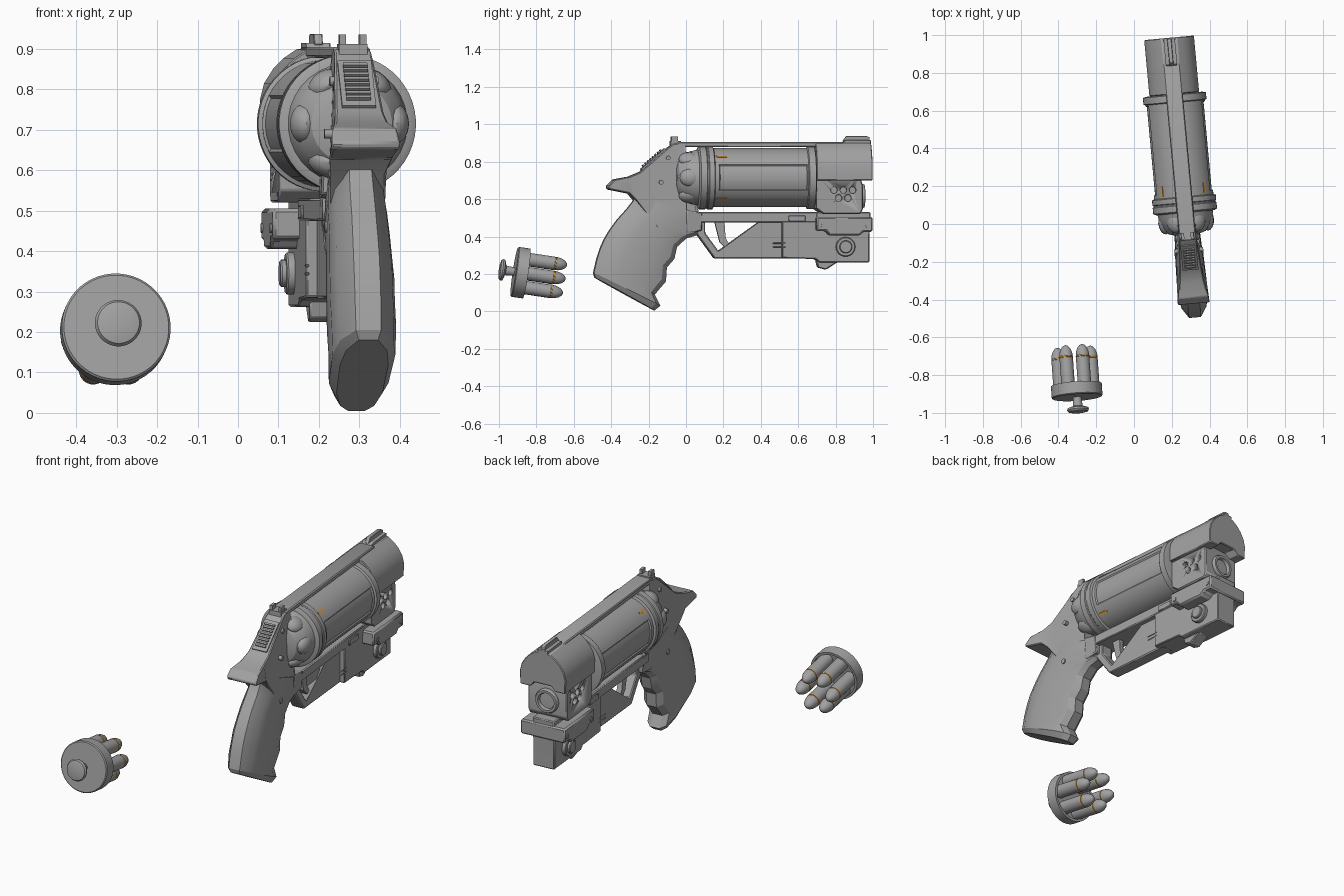
import bpy, bmesh, math
from mathutils import Matrix, Vector

if "Cube" in bpy.data.objects:
    bpy.data.objects.remove(bpy.data.objects["Cube"])


def mat(name, c):
    m = bpy.data.materials.new(name)
    m.diffuse_color = (*c, 1)
    m.use_nodes = True
    m.node_tree.nodes["Principled BSDF"].inputs["Base Color"].default_value = m.diffuse_color
    return m


GREY = mat("gunmetal_grey", (0.36, 0.36, 0.36))
ORANGE = mat("orange", (0.75, 0.30, 0.02))
GUN = Matrix.Translation((0.277, 0, 0)) @ Matrix.Rotation(math.radians(5.3), 4, 'Z')
LOADER = (Matrix.Translation((-0.303, -0.885, 0.207)) @ Matrix.Rotation(math.radians(4), 4, 'Z')
          @ Matrix.Rotation(math.radians(-8.5), 4, 'X'))


def finish(name, bm, frame=GUN, m=GREY, bevel=0.0, angle=30):
    bmesh.ops.recalc_face_normals(bm, faces=bm.faces)
    me = bpy.data.meshes.new(name)
    bm.to_mesh(me)
    bm.free()
    me.transform(frame)
    me.materials.append(m)
    ob = bpy.data.objects.new(name, me)
    bpy.context.collection.objects.link(ob)
    if bevel:
        b = ob.modifiers.new("bevel", 'BEVEL')
        b.width, b.segments, b.limit_method = bevel, 1, 'ANGLE'
    bpy.ops.object.select_all(action='DESELECT')
    ob.select_set(True)
    bpy.context.view_layer.objects.active = ob
    bpy.ops.object.shade_smooth_by_angle(angle=math.radians(angle))
    return ob


def skin(bm, rings, caps=True):
    """Bridge equal-length rings of points with quads."""
    vs = [[bm.verts.new(p) for p in r] for r in rings]
    n = len(vs[0])
    for a, b in zip(vs, vs[1:]):
        for i in range(n):
            j = (i + 1) % n
            bm.faces.new((a[i], a[j], b[j], b[i]))
    if caps:
        ends = [bm.faces.new(vs[0]), bm.faces.new(vs[-1])]
        if n < 20:
            bmesh.ops.triangulate(bm, faces=ends)


def side_prism(name, pts, hw=0.05, bevel=0.005):
    """Side profile (y, z[, half width]) extruded across x."""
    bm = bmesh.new()
    skin(bm, [[(s * (p[2] if len(p) > 2 else hw), p[0], p[1]) for p in pts] for s in (-1, 1)])
    return finish(name, bm, bevel=bevel)


def lathe_into(bm, prof, c=(0, 0), segs=32):
    """Turn (radius, y) points around the y axis through (x, z) = c."""
    skin(bm, [[(c[0] + r * math.cos(2 * math.pi * (i + .5) / segs), y,
                c[1] + r * math.sin(2 * math.pi * (i + .5) / segs)) for i in range(segs)]
              for r, y in prof])


def lathe(name, prof, c=(0, 0), segs=32, frame=GUN, m=GREY):
    bm = bmesh.new()
    lathe_into(bm, prof, c, segs)
    return finish(name, bm, frame, m)


def box_into(bm, lo, hi, rot=Matrix()):
    c = [(a + b) / 2 for a, b in zip(lo, hi)]
    d = [b - a for a, b in zip(lo, hi)]
    bmesh.ops.create_cube(bm, size=1, matrix=rot @ Matrix.Translation(c) @ Matrix.Diagonal((*d, 1)))


def pegs_into(bm, spots, hw, segs=16, inner=0.0):
    """Cross pins along x at (y, z, radius); inner > 0 makes a pair, one per side."""
    for y, z, r in spots:
        for s in ((-1, 1) if inner else (0,)):
            depth = hw - inner if inner else 2 * hw
            bmesh.ops.create_cone(bm, cap_ends=True, segments=segs, radius1=r, radius2=r, depth=depth,
                                  matrix=Matrix.Translation((s * (hw + inner) / 2, y, z))
                                  @ Matrix.Rotation(math.pi / 2, 4, 'Y'))


# Grip: octagonal sections from butt to frame (back y, z, front y, z, half width)
grip = [(-.49, .18, -.17, .005, .06), (-.497, .205, -.14, .03, .078), (-.48, .28, -.17, .09, .08),
        (-.46, .34, -.11, .16, .08), (-.44, .385, -.105, .235, .08), (-.41, .435, -.065, .28, .078),
        (-.37, .49, -.05, .345, .075), (-.32, .545, .0, .39, .073), (-.285, .59, .07, .41, .07),
        (-.275, .63, .08, .50, .065)]
OCT = [(0, .4), (.15, .85), (.35, 1), (.75, .95), (.93, .7), (1, .35)]
bm = bmesh.new()
rings = []
for y0, z0, y1, z1, w in grip:
    half = [(w * k, y0 + (y1 - y0) * t, z0 + (z1 - z0) * t) for t, k in OCT]
    rings.append(half + [(-x, y, z) for x, y, z in reversed(half)])
skin(bm, rings)
finish("grip", bm, angle=25)

# Rear frame with flared tang
side_prism("rear_frame", [
    (-.27, .59, .065), (-.31, .63, .08), (-.42, .652, .085), (-.425, .668, .085), (-.39, .705, .08),
    (-.31, .72, .066), (-.25, .745, .06), (-.10, .875, .048), (-.07, .897, .045), (-.01, .903, .045),
    (.0, .80, .06), (.0, .54, .072), (.08, .53, .07), (.08, .43, .06), (.0, .42, .06), (-.2, .5, .068)], bevel=.006)

# Serrated thumb plate on the sloping rear
slope = Matrix.Translation((0, -.175, .81)) @ Matrix.Rotation(math.atan2(.13, .15), 4, 'X')
bm = bmesh.new()
box_into(bm, (-.042, -.085, -.01), (.042, .085, .008), slope)
for i in range(8):
    y = -.066 + i * .0175
    box_into(bm, (-.03, y, .008), (.03, y + .009, .017), slope)
finish("thumb_serrations", bm)

# Top strap and sights
side_prism("top_strap", [(-.05, .878), (.86, .878), (.86, .895), (.84, .905), (-.05, .905)], .045)
bm = bmesh.new()
box_into(bm, (-.035, -.085, .885), (.035, -.03, .912))
for s in (-1, 1):
    box_into(bm, (s * .025 - .008, -.08, .91), (s * .025 + .008, -.045, .935))
finish("rear_sight", bm)
side_prism("front_sight_base", [(.83, .89), (.99, .89), (.99, .915), (.85, .915)], .03, .003)
side_prism("front_sight", [(.84, .91), (.985, .91), (.985, .93), (.97, .937), (.86, .937)], .011, .002)

# Recoil shield with bulged cheeks
lathe("recoil_shield", [(.07, -.055), (.10, -.045), (.128, -.012), (.143, .03), (.15, .07)], (0, .715))
bm = bmesh.new()
for k in range(6):
    bmesh.ops.create_uvsphere(bm, u_segments=16, v_segments=8, radius=1,
                              matrix=Matrix.Translation((0, .015, .715)) @ Matrix.Rotation(k * math.pi / 3, 4, 'Y')
                              @ Matrix.Translation((.112, 0, 0)) @ Matrix.Diagonal((.036, .06, .05, 1)))
finish("shield_flutes", bm)

# Drum with recessed side panels
bm = bmesh.new()
lathe_into(bm, [(.155, .06), (.17, .068), (.17, .10), (.166, .104), (.166, .11), (.17, .114), (.17, .14),
                (.158, .145), (.158, .165), (.158, .64), (.158, .645), (.168, .65), (.168, .685), (.15, .69)],
           (0, .715), 48)
bm.normal_update()
for s in (-1, 1):
    panel = [f for f in bm.faces if .2 < f.calc_center_median().y < .6 and s * f.calc_center_median().x > 0
             and abs(f.calc_center_median().z - .715) < .068]
    bmesh.ops.recalc_face_normals(bm, faces=bm.faces)
    bmesh.ops.inset_region(bm, faces=panel, thickness=.005, depth=-.007, use_even_offset=True)
finish("drum", bm)
bm = bmesh.new()
for k in range(4):
    box_into(bm, (.152, .155, -.006), (.161, .21, .006),
             Matrix.Translation((0, 0, .715)) @ Matrix.Rotation(math.pi / 4 + k * math.pi / 2, 4, 'Y'))
finish("drum_marks", bm, m=ORANGE)

# Barrel shroud: arched hood
arch = [(.13, .70), (.132, .775), (.122, .815), (.10, .85), (.075, .876), (.04, .90)]
arch = arch + [(-x, z) for x, z in reversed(arch)] + [(-.07, .70), (-.05, .725), (.05, .725), (.07, .70)]
bm = bmesh.new()
skin(bm, [[(x, y, z) for x, z in arch] for y in (.69, .99)])
finish("barrel_hood", bm, bevel=.004)

# Vented barrel housing, holes cut through a hidden cutter
house = side_prism("barrel_housing", [(.69, .74), (.69, .55), (.73, .52), (.925, .52), (.94, .545),
                                      (.94, .67), (.92, .74)], .112)
bm = bmesh.new()
pegs_into(bm, [(.785, .648, .018), (.835, .648, .018), (.885, .648, .018), (.81, .605, .018),
               (.86, .605, .018)], .13, inner=.09)
cut = finish("vent_cutter", bm)
cut.hide_render = True
cut.display_type = 'WIRE'
mod = house.modifiers.new("vents", 'BOOLEAN')
mod.operation, mod.object, mod.solver = 'DIFFERENCE', cut, 'EXACT'

# Barrel tube with hollow bore
lathe("barrel", [(.065, .70), (.065, .95), (.06, .958), (.047, .958), (.043, .95), (.043, .80)], (0, .617))

# Lower frame, trigger guard and trigger
side_prism("frame_rail", [(.03, .475), (.70, .475), (.70, .53), (.03, .53)], .065)
side_prism("trigger_guard", [(.05, .50), (.05, .42), (.15, .283), (.55, .283), (.55, .49), (.40, .49), (.43, .45),
                             (.425, .36), (.40, .33), (.17, .325), (.10, .42), (.10, .49)], .035)
side_prism("trigger", [(.15, .49), (.205, .49), (.20, .44), (.215, .385), (.24, .345), (.215, .335),
                       (.18, .37), (.165, .43)], .014, .003)
bm = bmesh.new()
for s in (-1, 1):
    box_into(bm, (s * .067 - .004, .545, .48), (s * .067 + .004, .635, .513))
    for z in (.34, .36):
        box_into(bm, (s * .061 - .003, .46, z), (s * .061 + .003, .53, z + .008))
finish("frame_catches", bm, bevel=.003)

# Under-barrel module
side_prism("module_body", [(.51, .49), (.51, .285), (.69, .28), (.71, .262), (.98, .262), (.98, .40), (.985, .53),
                           (.69, .53)], .062)
side_prism("module_keel", [(.69, .30), (.705, .235), (.75, .223), (.81, .262), (.95, .262), (.95, .30)], .035)
side_prism("module_rail", [(.69, .505), (.69, .43), (.74, .43), (.76, .405), (.92, .405), (.94, .425), (.99, .425),
                           (.99, .505)], .128, .008)
lathe_spots = [(.85, .345, .052)]
bm = bmesh.new()
pegs_into(bm, lathe_spots, .082, 24)
pegs_into(bm, [(.85, .345, .034)], .096, 24)
finish("module_knob", bm, bevel=.004)

# Pins
bm = bmesh.new()
pegs_into(bm, [(-.10, .82, .012)], .06)
pegs_into(bm, [(-.14, .69, .012), (-.15, .46, .014)], .077)
pegs_into(bm, [(.725, .457, .012), (.965, .457, .012)], .132)
finish("pins", bm)

# Speed loader: cup disc, pull knob, six rounds with orange bands
lathe("loader_disc", [(.13, -.033), (.135, -.028), (.135, .033), (.122, .033), (.122, .015)], segs=48, frame=LOADER)
lathe("loader_knob", [(.03, -.115), (.052, -.11), (.058, -.10), (.055, -.09), (.026, -.08), (.022, -.03)],
      frame=LOADER)
rounds, bands = bmesh.new(), bmesh.new()
for k in range(6):
    a = k * math.pi / 3
    c = (.087 * math.cos(a), .087 * math.sin(a))
    lathe_into(rounds, [(.036, 0), (.036, .168), (.034, .171), (.034, .176), (.036, .18), (.033, .20),
                        (.025, .22), (.013, .234), (.003, .238)], c, 20)
    lathe_into(bands, [(.0345, .170), (.0365, .171), (.0365, .176), (.0345, .177)], c, 20)
finish("loader_rounds", rounds, LOADER)
finish("loader_bands", bands, LOADER, ORANGE)
